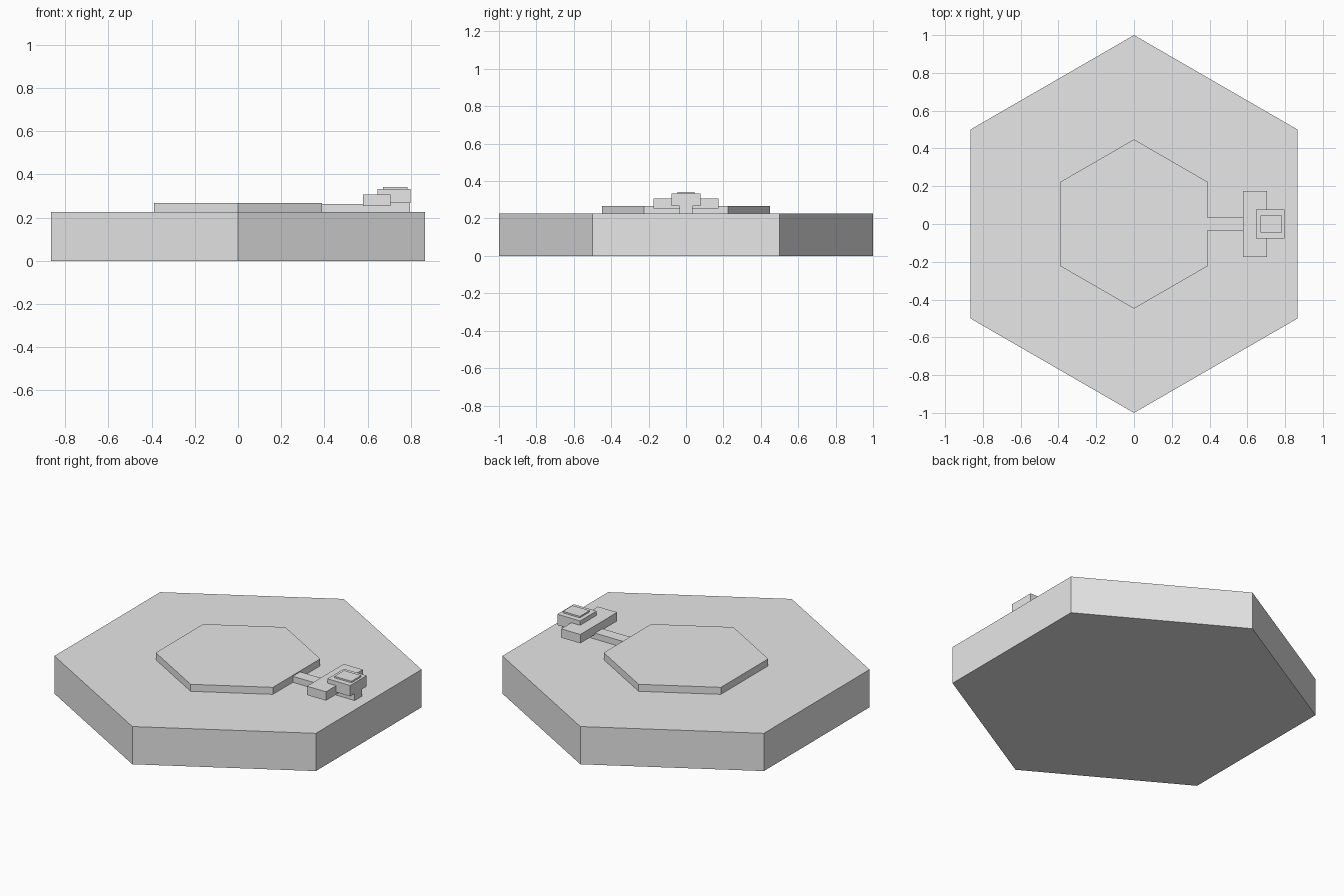
import bpy
import math

cube = bpy.data.objects.get("Cube")
if cube:
    bpy.data.objects.remove(cube, do_unlink=True)

GREY = (0.8, 0.8, 0.8, 1.0)
grey = bpy.data.materials.new("light_grey")
grey.use_nodes = True
grey.diffuse_color = GREY
grey.node_tree.nodes["Principled BSDF"].inputs["Base Color"].default_value = GREY


def finish(name):
    obj = bpy.context.object
    obj.name = name
    obj.data.materials.append(grey)
    bpy.ops.object.transform_apply(location=False, rotation=True, scale=True)
    return obj


def hex_slab(name, radius, bottom, top):
    """Six-sided slab with corners on the y axis."""
    bpy.ops.mesh.primitive_cylinder_add(
        vertices=6, radius=radius, depth=top - bottom,
        location=(0, 0, (bottom + top) / 2))
    return finish(name)


def block(name, x0, x1, half_width, bottom, top):
    """Box centred on y = 0."""
    bpy.ops.mesh.primitive_cube_add(
        size=1, location=((x0 + x1) / 2, 0, (bottom + top) / 2))
    bpy.context.object.scale = (x1 - x0, 2 * half_width, top - bottom)
    return finish(name)


BASE_TOP = 0.226

# Tile and raised centre
hex_slab("base_tile", 1.0, 0, BASE_TOP)
hex_slab("raised_centre", 0.448, BASE_TOP, 0.268)

# Fitting on the left side of the tile
block("connecting_strip", 0.38, 0.645, 0.035, BASE_TOP, 0.262)
block("support_post", 0.645, 0.797, 0.035, BASE_TOP, 0.27)
block("crossbar", 0.578, 0.705, 0.174, 0.254, 0.307)
block("head_block", 0.647, 0.798, 0.078, 0.268, 0.333)
block("head_cap", 0.671, 0.784, 0.046, 0.333, 0.342)
